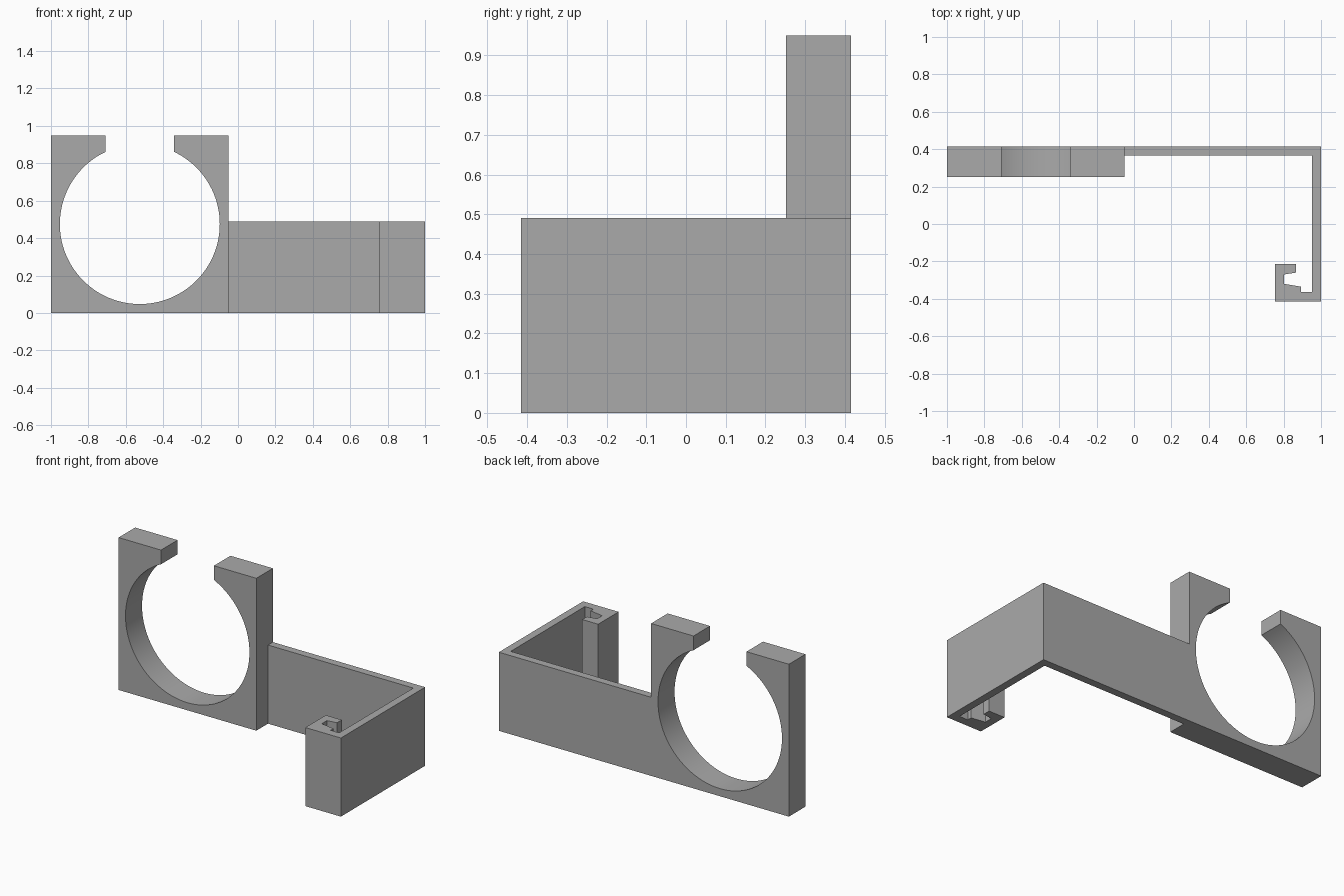
import bpy
import bmesh
import math
from mathutils import Vector

if "Cube" in bpy.data.objects:
    bpy.data.objects.remove(bpy.data.objects["Cube"], do_unlink=True)

# Single plastic grey
grey = bpy.data.materials.new("plain grey")
grey.use_nodes = True
colour = (0.4, 0.4, 0.4, 1)
grey.diffuse_color = colour
grey.node_tree.nodes["Principled BSDF"].inputs["Base Color"].default_value = colour


def extrude_profile(name, points, direction):
    """Closed solid made by sweeping a flat outline along a direction."""
    bm = bmesh.new()
    face = bm.faces.new([bm.verts.new(p) for p in points])
    swept = bmesh.ops.extrude_face_region(bm, geom=[face], use_keep_orig=True)
    verts = [g for g in swept["geom"] if isinstance(g, bmesh.types.BMVert)]
    bmesh.ops.translate(bm, verts=verts, vec=Vector(direction))
    bmesh.ops.recalc_face_normals(bm, faces=bm.faces)
    mesh = bpy.data.meshes.new(name)
    bm.to_mesh(mesh)
    bm.free()
    mesh.materials.append(grey)
    obj = bpy.data.objects.new(name, mesh)
    bpy.context.collection.objects.link(obj)
    return obj


BACK = 0.415

# Square clip with a round opening and a slot through its top
cx, cz, radius = -0.525, 0.475, 0.4275
half, slot, clip_depth = 0.475, 0.1825, 0.163
start = math.asin(slot / radius)
steps = 96
outline = [(cx + slot, cz + half), (cx + half, cz + half), (cx + half, 0),
           (cx - half, 0), (cx - half, cz + half), (cx - slot, cz + half)]
for i in range(steps + 1):
    a = -start - (math.tau - 2 * start) * i / steps
    outline.append((cx + radius * math.sin(a), cz + radius * math.cos(a)))
clip = extrude_profile("round_clip", [(x, BACK, z) for x, z in outline],
                       (0, -clip_depth, 0))

# Back plate, side arm and hooked end as one bent strip
strip = [(-0.07, BACK), (1, BACK), (1, -BACK), (0.755, -BACK),
         (0.755, -0.213), (0.865, -0.213), (0.865, -0.26), (0.802, -0.27),
         (0.802, -0.32), (0.893, -0.335), (0.893, -0.363), (0.952, -0.363),
         (0.952, 0.367), (-0.07, 0.367)]
arm = extrude_profile("hooked_arm", [(x, y, 0) for x, y in strip], (0, 0, 0.49))

# Fuse the arm and the clip into one bracket
union = clip.modifiers.new("fuse", "BOOLEAN")
union.operation = "UNION"
union.solver = "EXACT"
union.object = arm
bpy.ops.object.select_all(action="DESELECT")
clip.select_set(True)
bpy.context.view_layer.objects.active = clip
bpy.ops.object.modifier_apply(modifier=union.name)
bpy.data.objects.remove(arm, do_unlink=True)
clip.name = "clip_bracket"
bpy.ops.object.shade_smooth_by_angle(angle=math.radians(20))
